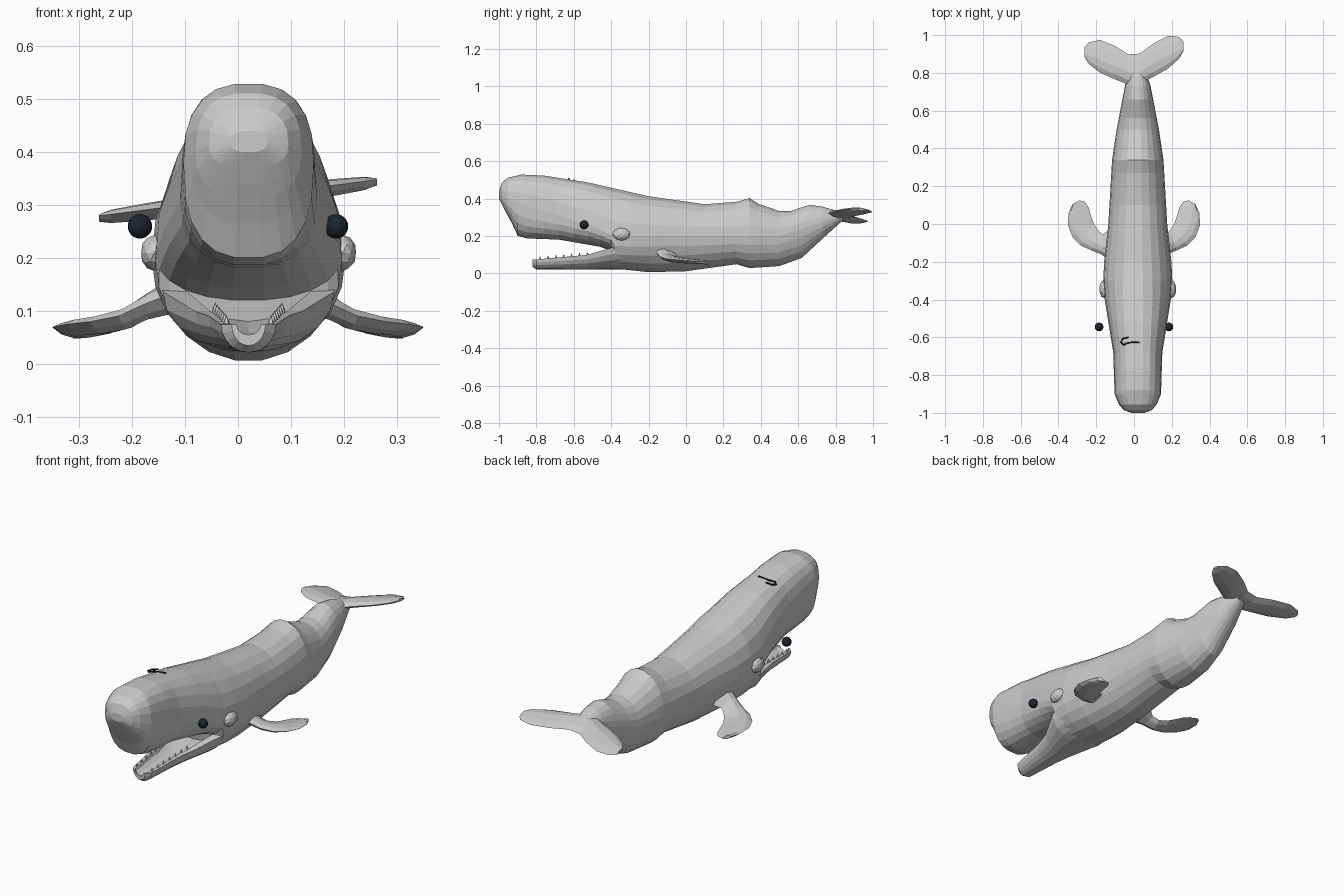
import bpy, bmesh, math
from mathutils import Vector

if "Cube" in bpy.data.objects:
    bpy.data.objects.remove(bpy.data.objects["Cube"])

CX = 0.02  # the body sits slightly off the centre line of the fins


def loft(name, rings):
    """Skin a list of equally sized point rings and cap both ends."""
    bm = bmesh.new()
    rows = [[bm.verts.new(p) for p in ring] for ring in rings]
    n = len(rows[0])
    for a, b in zip(rows, rows[1:]):
        for i in range(n):
            j = (i + 1) % n
            bm.faces.new((a[i], a[j], b[j], b[i]))
    bm.faces.new(rows[0])
    bm.faces.new(rows[-1])
    bmesh.ops.recalc_face_normals(bm, faces=bm.faces)
    me = bpy.data.meshes.new(name)
    bm.to_mesh(me)
    bm.free()
    ob = bpy.data.objects.new(name, me)
    bpy.context.collection.objects.link(ob)
    return ob


def at(profile, y):
    """Read a profile of (y, value) points at y."""
    for (a, u), (b, v) in zip(profile, profile[1:]):
        if y <= b:
            return u + (v - u) * max(0, y - a) / (b - a)
    return profile[-1][1]


def spow(v, p):
    return math.copysign(abs(v) ** p, v)


def body_ring(y, n=22):
    """Egg-shaped section, squarer towards the head."""
    zb, zw, zt, hw = (at(p, y) for p in (belly, middle, back, width))
    p = min(1, max(.78, .78 + (y + .75) * .4))
    ring = []
    for i in range(n):
        a = 2 * math.pi * i / n
        s = spow(math.sin(a), p)
        ring.append((CX + hw * spow(math.cos(a), p), y,
                     zw + s * ((zt - zw) if s > 0 else (zw - zb))))
    return ring


def blade_ring(lead, trail, t):
    """Thin lens section between a leading and a trailing edge point."""
    l, r = Vector(lead), Vector(trail)
    up = Vector((0, 0, t / 2))
    shape = ((.15, .7), (.4, 1), (.75, .6))
    return ([l] + [l.lerp(r, f) + up * h for f, h in shape] + [r]
            + [l.lerp(r, f) - up * h for f, h in reversed(shape)])


dark = bpy.data.materials.new("dark")
dark.diffuse_color = (0.012, 0.018, 0.028, 1)
dark.use_nodes = True
dark.node_tree.nodes["Principled BSDF"].inputs["Base Color"].default_value = dark.diffuse_color

# body: silhouettes of the back, belly, widest height and half width along y
back = [(-1, .44), (-.985, .485), (-.955, .512), (-.88, .53), (-.76, .525),
        (-.52, .488), (-.2, .415), (.1, .372), (.27, .385), (.34, .405),
        (.385, .375), (.5, .335), (.56, .335), (.66, .368), (.73, .358), (.84, .325)]
belly = [(-1, .4), (-.97, .34), (-.93, .265), (-.9, .2), (-.85, .186), (-.68, .18),
         (-.46, .142), (-.4, .12), (-.385, .025), (-.2, .005), (0, .01), (.27, .048),
         (.34, .027), (.5, .038), (.62, .082), (.73, .185), (.84, .285)]
middle = [(-1, .42), (-.85, .36), (-.52, .26), (-.385, .2), (.5, .2), (.73, .275), (.84, .305)]
width = [(-1, .035), (-.985, .075), (-.955, .1), (-.9, .123), (-.68, .13), (-.4, .175),
         (-.3, .183), (-.2, .178), (0, .156), (.34, .136), (.5, .112), (.73, .068), (.84, .03)]
ys = {y for p in (back, belly, width) for y, _ in p} | {-.6, -.1, .19, .44, .78}
loft("body", [body_ring(y) for y in sorted(ys)])

# lower jaw: a hollow trough that widens into the throat
jaw_width = [(-.82, .032), (-.8, .052), (-.62, .076), (-.53, .1), (-.4, .162), (-.33, .165)]
jaw = []
for y in [-.82, -.8, -.71, -.62, -.53, -.46, -.4, -.33]:
    hw = at(jaw_width, y)
    zr = .075 + max(0, y + .8) * .09 + max(0, y + .53) * .2
    d = zr - (.035 if y < -.81 else .022)
    outer = [(CX + hw * math.cos(a), y, zr - d * math.sin(a))
             for a in [math.pi * i / 10 for i in range(11)]]
    inner = [(CX + hw * .72 * math.cos(a), y, zr - d * .5 * math.sin(a))
             for a in [math.pi * i / 6 for i in range(6, -1, -1)]]
    jaw.append(outer + inner)
loft("lower_jaw", jaw)

# tail flukes, one tilted blade from tip to tip: x, lead y, trail y, thickness
half = [(.03, .74, .9, .048), (.1, .772, .948, .038), (.18, .812, .985, .032),
        (.24, .862, .976, .025), (.262, .9, .95, .012)]
span = [(-x, a, b, t) for x, a, b, t in reversed(half)] + half
flukes = []
for x, a, b, t in span:
    z, dy = .314 + .13 * x, .06 * x  # the blade is rolled and yawed
    flukes.append(blade_ring((x, a + dy, z), (x, b + dy, z - .01), t))
loft("tail_flukes", flukes)

# flippers: lead x, y, trail x, y, height
fin = [(.13, -.19, .13, -.03, .125), (.175, -.16, .165, -.055, .108),
       (.225, -.14, .19, -.035, .085), (.28, -.115, .215, .005, .074),
       (.325, -.07, .23, .05, .069), (.35, -.005, .24, .088, .064),
       (.346, .06, .26, .118, .06), (.325, .105, .29, .125, .058)]
for side, name in ((1, "right_flipper"), (-1, "left_flipper")):
    loft(name, [blade_ring((side * a, b, z + .006), (side * c, d, z - .006),
                           .065 / (1 + .3 * i))
                for i, (a, b, c, d, z) in enumerate(fin)])

for side in (-1, 1):
    # small teeth along the jaw rim
    for i in range(7):
        bpy.ops.mesh.primitive_cone_add(
            vertices=5, radius1=.009, radius2=0, depth=.022,
            location=(CX + side * (.042 + i * .0035), -.78 + i * .042, .082 + i * .004))
        bpy.context.object.name = "tooth"
    # round eyes
    bpy.ops.mesh.primitive_uv_sphere_add(
        segments=24, ring_count=14, radius=.023, location=(side * .185, -.545, .26))
    eye = bpy.context.object
    eye.name = "eye"
    eye.data.materials.append(dark)
    bpy.ops.object.shade_smooth()
    # creased cheek bumps
    bpy.ops.mesh.primitive_ico_sphere_add(
        subdivisions=2, radius=1, location=(CX + side * .178, -.345, .21))
    bump = bpy.context.object
    bump.name = "cheek_bump"
    bump.scale = (.026, .048, .034)

# blowhole slit with a curled left end
slit = [(-.03, -.6), (-.06, -.607), (-.07, -.625), (-.055, -.64), (-.03, -.628), (.03, -.625)]
cu = bpy.data.curves.new("blowhole", "CURVE")
cu.dimensions = "3D"
cu.bevel_depth = .004
cu.bevel_resolution = 1
sp = cu.splines.new("POLY")
sp.points.add(len(slit) - 1)
for pt, (x, y) in zip(sp.points, slit):
    pt.co = (x, y, .506 - max(0, abs(x - CX) - .02) * .22, 1)
hole = bpy.data.objects.new("blowhole", cu)
bpy.context.collection.objects.link(hole)
cu.materials.append(dark)
